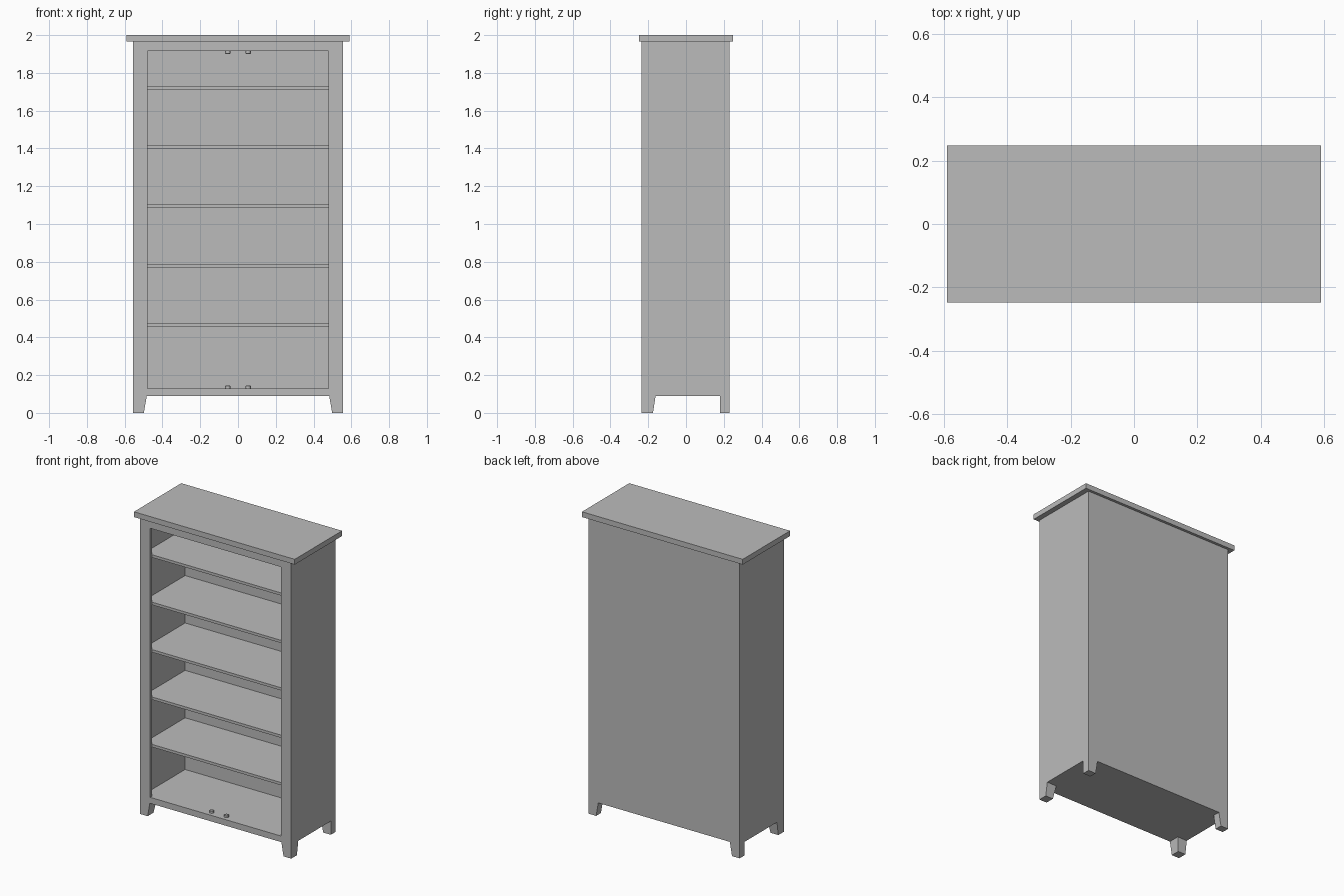
import bpy, bmesh
from mathutils import Vector

if "Cube" in bpy.data.objects:
    bpy.data.objects.remove(bpy.data.objects["Cube"])

grey = bpy.data.materials.new("plain grey")
grey.use_nodes = True
grey.diffuse_color = (0.5, 0.5, 0.5, 1)
grey.node_tree.nodes["Principled BSDF"].inputs["Base Color"].default_value = (0.5, 0.5, 0.5, 1)


def finish(name, bm):
    bmesh.ops.recalc_face_normals(bm, faces=bm.faces)
    mesh = bpy.data.meshes.new(name)
    bm.to_mesh(mesh)
    bm.free()
    mesh.materials.append(grey)
    obj = bpy.data.objects.new(name, mesh)
    bpy.context.collection.objects.link(obj)
    return obj


def prism(name, points, direction):
    """Extrude a flat outline along a direction."""
    bm = bmesh.new()
    face = bm.faces.new([bm.verts.new(p) for p in points])
    new = bmesh.ops.extrude_face_region(bm, geom=[face])["geom"]
    bmesh.ops.translate(bm, vec=Vector(direction),
                        verts=[v for v in new if isinstance(v, bmesh.types.BMVert)])
    return finish(name, bm)


def box(name, x0, x1, y0, y1, z0, z1):
    outline = [(x0, y0, z0), (x1, y0, z0), (x1, y1, z0), (x0, y1, z0)]
    return prism(name, outline, (0, 0, z1 - z0))


def cut(target, cutter):
    cutter.hide_render = True
    mod = target.modifiers.new("cut", "BOOLEAN")
    mod.operation = "DIFFERENCE"
    mod.solver = "EXACT"
    mod.object = cutter
    bpy.context.view_layer.objects.active = target
    bpy.ops.object.modifier_apply(modifier=mod.name)
    bpy.data.objects.remove(cutter)


# Cabinet body, with the face frame, walls, back and feet in one solid
FRONT, BACK, SIDE = -0.235, 0.23, 0.555
FLOOR, CEILING = 0.13, 1.915
body = box("cabinet_body", -SIDE, SIDE, FRONT, BACK, 0, 1.965)

# Interior, wider than the front opening
half = [(0.48, -0.4), (0.48, -0.215), (0.535, -0.215), (0.535, 0.21)]
plan = half + [(-x, y) for x, y in reversed(half)]
cut(body, prism("interior_cutter", [(x, y, FLOOR) for x, y in plan],
                (0, 0, CEILING - FLOOR)))

# Space between the feet: tapered across the width, and tapered at the front only on the sides
cut(body, prism("width_cutter", [(-0.502, -0.5, -0.02), (0.502, -0.5, -0.02),
                                 (0.483, -0.5, 0.09), (-0.483, -0.5, 0.09)], (0, 1, 0)))
cut(body, prism("depth_cutter", [(-1, -0.178, -0.02), (-1, 0.18, -0.02),
                                 (-1, 0.18, 0.09), (-1, -0.161, 0.09)], (2, 0, 0)))

# Overhanging top board
box("top_board", -0.59, 0.59, -0.248, 0.248, 1.965, 2.0)

# Shelves
for i in range(5):
    top = 0.473 + i * 0.3145
    box(f"shelf_{i + 1}", -0.54, 0.54, -0.214, 0.215, top - 0.018, top)

# Small round door catches on the floor and ceiling
for level, z in (("lower", FLOOR + 0.005), ("upper", CEILING - 0.005)):
    for side, x in (("right", -0.054), ("left", 0.054)):
        bm = bmesh.new()
        bmesh.ops.create_cone(bm, cap_ends=True, segments=16,
                              radius1=0.014, radius2=0.014, depth=0.02)
        rims = [e for e in bm.edges if abs(e.verts[0].co.z - e.verts[1].co.z) < 0.001]
        bmesh.ops.bevel(bm, geom=rims, offset=0.003, segments=1, affect="EDGES")
        catch = finish(f"{level}_{side}_catch", bm)
        catch.location = (x, -0.198, z)
